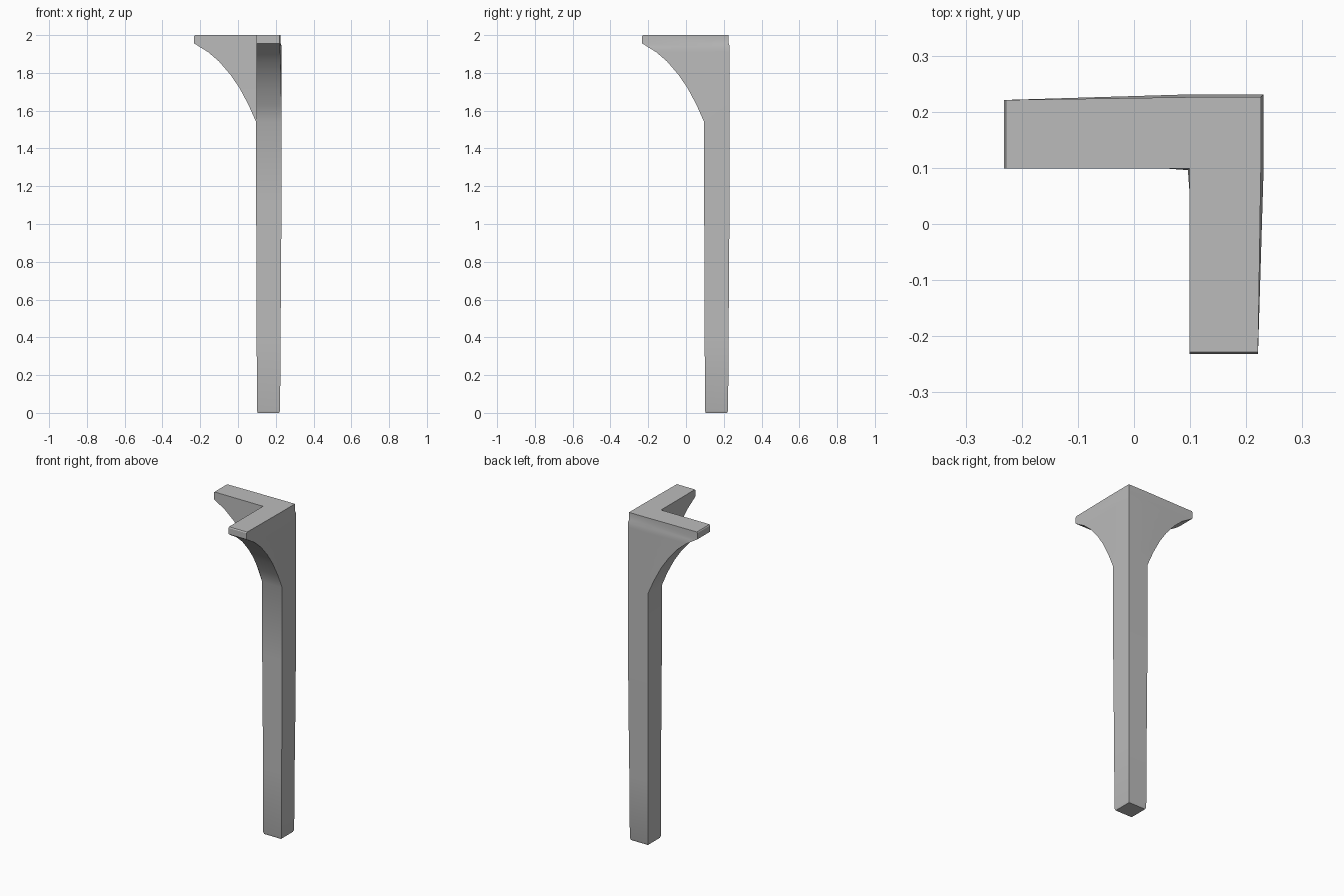
import bpy, bmesh, math

cube = bpy.data.objects.get("Cube")
if cube:
    bpy.data.objects.remove(cube, do_unlink=True)

grey = bpy.data.materials.new("plain grey")
grey.use_nodes = True
colour = (0.5, 0.5, 0.5, 1)
grey.diffuse_color = colour
grey.node_tree.nodes["Principled BSDF"].inputs["Base Color"].default_value = colour

# Slightly worn square post: height, inner side, outer side
SHAFT = [(0, 0.104, 0.218), (0.012, 0.1, 0.223), (0.4, 0.099, 0.225),
         (0.75, 0.098, 0.228), (1.1, 0.096, 0.23), (1.54, 0.096, 0.231)]
# Curved underside of each brace: height, reach
ARCH = [(1.54, 0.096), (1.63, 0.056), (1.72, 0.008), (1.79, -0.04),
        (1.86, -0.1), (1.91, -0.158), (1.94, -0.207), (1.956, -0.232),
        (1.994, -0.232), (2, -0.228)]
REACH = {round(z, 3): u for z, u in ARCH}
TIP = -0.232

bm = bmesh.new()


def ring(z, lo, hi):
    return [bm.verts.new((x, y, z)) for x, y in ((lo, lo), (hi, lo), (hi, hi), (lo, hi))]


# Post, built as a stack of square rings
rows = SHAFT + [(z, 0.099, 0.231 if z < 1.95 else 0.226) for z, _ in ARCH[1:]]
rings = [ring(*row) for row in rows]
bm.faces.new(rings[0][::-1])
bm.faces.new(rings[-1])
arm_faces = {0: [], 1: []}
for i, (a, b) in enumerate(zip(rings, rings[1:])):
    for k in range(4):
        n = (k + 1) % 4
        face = bm.faces.new((a[k], a[n], b[n], b[k]))
        if i >= len(SHAFT) - 1:
            if k == 3:
                arm_faces[0].append(face)
            elif k == 0:
                arm_faces[1].append(face)

# Braces, pulled out of the two inner sides of the post along the arch
for axis, faces in arm_faces.items():
    out = bmesh.ops.extrude_face_region(bm, geom=faces)["geom"]
    bmesh.ops.delete(bm, geom=[f for f in faces if f.is_valid], context="FACES_ONLY")
    for v in (g for g in out if isinstance(g, bmesh.types.BMVert)):
        v.co[axis] = REACH[round(v.co.z, 3)]
        # The arms narrow a little towards their ends
        side = 1 - axis
        if v.co[side] > 0.2:
            taper = (0.1 - v.co[axis]) / (0.1 - TIP)
            v.co[side] += (0.221 - v.co[side]) * taper

bmesh.ops.remove_doubles(bm, verts=bm.verts, dist=0.0005)
bmesh.ops.recalc_face_normals(bm, faces=bm.faces)
mesh = bpy.data.meshes.new("corner_post")
bm.to_mesh(mesh)
bm.free()
post = bpy.data.objects.new("corner_post_with_braces", mesh)
bpy.context.collection.objects.link(post)
mesh.materials.append(grey)

bpy.ops.object.select_all(action="DESELECT")
post.select_set(True)
bpy.context.view_layer.objects.active = post
bpy.ops.object.shade_smooth_by_angle(angle=math.radians(30))
